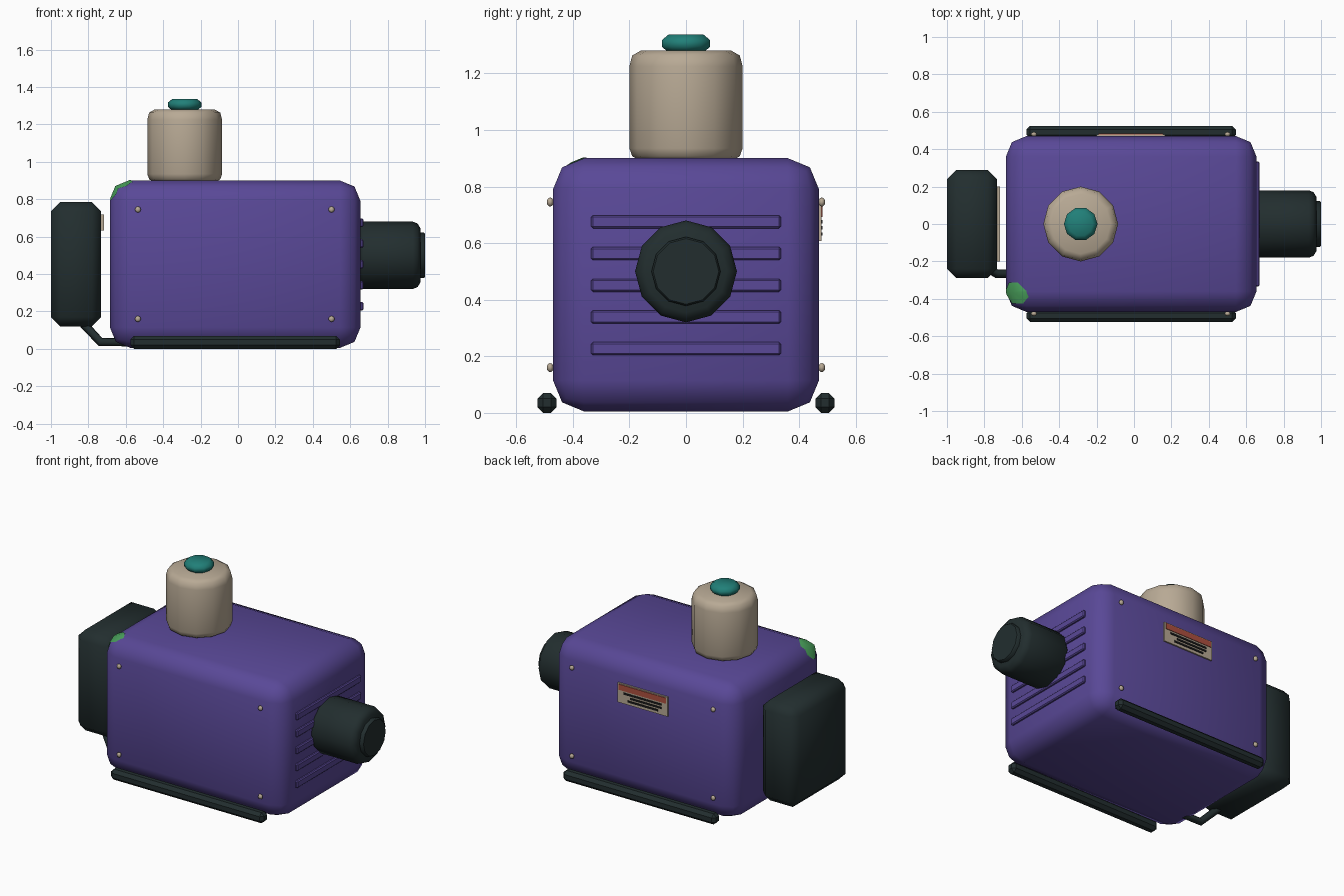
import bpy, bmesh
from math import sin, cos, tau, radians
from mathutils import Vector, Matrix

if "Cube" in bpy.data.objects:
    bpy.data.objects.remove(bpy.data.objects["Cube"])


def material(name, rgb):
    m = bpy.data.materials.new(name)
    m.use_nodes = True
    m.diffuse_color = (*rgb, 1)
    m.node_tree.nodes["Principled BSDF"].inputs["Base Color"].default_value = (*rgb, 1)
    return m


purple = material("purple_paint", (0.10, 0.065, 0.31))
dark = material("dark_rubber", (0.016, 0.027, 0.028))
beige = material("beige_plastic", (0.48, 0.40, 0.30))
teal = material("teal_plastic", (0.015, 0.215, 0.19))
green = material("green_paint", (0.07, 0.37, 0.11))
red = material("label_red", (0.42, 0.08, 0.05))
black = material("label_black", (0.012, 0.012, 0.012))


def finish(name, bm, mat, angle=60):
    bmesh.ops.recalc_face_normals(bm, faces=bm.faces)
    me = bpy.data.meshes.new(name)
    bm.to_mesh(me)
    bm.free()
    me.materials.append(mat)
    ob = bpy.data.objects.new(name, me)
    bpy.context.collection.objects.link(ob)
    bpy.ops.object.select_all(action="DESELECT")
    ob.select_set(True)
    bpy.context.view_layer.objects.active = ob
    bpy.ops.object.shade_smooth_by_angle(angle=radians(angle))
    return ob


def box_mesh(lo, hi, bevel=0, segments=1):
    lo, hi = Vector(lo), Vector(hi)
    bm = bmesh.new()
    bmesh.ops.create_cube(bm, size=1, matrix=Matrix.Translation((lo + hi) / 2)
                          @ Matrix.Diagonal((*(hi - lo), 1)))
    if bevel:
        bmesh.ops.bevel(bm, geom=bm.edges[:], offset=bevel, segments=segments,
                        profile=0.5, affect="EDGES")
    return bm


def box(name, lo, hi, mat, bevel=0, segments=1, angle=60):
    return finish(name, box_mesh(lo, hi, bevel, segments), mat, angle)


def lathe(name, profile, mat, origin, turn=Matrix(), sides=12, angle=60):
    """Closed solid of revolution from (radius, height) pairs."""
    bm = bmesh.new()
    rings = [[bm.verts.new((r * cos(tau * i / sides), r * sin(tau * i / sides), h))
              for i in range(sides)] for r, h in profile]
    for a, b in zip(rings, rings[1:]):
        for i in range(sides):
            j = (i + 1) % sides
            bm.faces.new((a[i], a[j], b[j], b[i]))
    bm.faces.new(rings[0][::-1])
    bm.faces.new(rings[-1])
    bm.transform(Matrix.Translation(origin) @ turn)
    return finish(name, bm, mat, angle)


# Main housing
body_lo, body_hi = Vector((-0.685, -0.47, 0.005)), Vector((0.655, 0.47, 0.90))
box("housing", body_lo, body_hi, purple, 0.11, 2)

# Green paint patch: a thin shell of the housing trimmed to a ragged outline
grow = Vector((0.003, 0.003, 0.003))
bm = box_mesh(body_lo - grow, body_hi + grow, 0.11, 2)
out, along, across = Vector((-1, 0, 1)).normalized(), Vector((1, 0, 1)).normalized(), Vector((0, 1, 0))
centre = Vector((-0.63, -0.37, 0.852))
cuts = [(centre - out * 0.06, -out)]
for i, r in enumerate((0.075, 0.062, 0.058, 0.066, 0.076, 0.062, 0.056, 0.068)):
    n = along * cos(tau * i / 8) + across * sin(tau * i / 8)
    cuts.append((centre + n * r, n))
for co, n in cuts:
    bmesh.ops.bisect_plane(bm, geom=bm.verts[:] + bm.edges[:] + bm.faces[:],
                           plane_co=co, plane_no=n, clear_outer=True)
finish("paint_patch", bm, green)

# Raised vent ribs
for i in range(5):
    z = 0.227 + 0.112 * i
    box(f"vent_rib_{i + 1}", (0.64, -0.335, z - 0.023), (0.67, 0.335, z + 0.023),
        purple, 0.006, angle=30)

# Knob and its end cap
x_axis = Matrix.Rotation(radians(90), 4, "Y")
lathe("knob", [(0.165, 0), (0.18, 0.02), (0.18, 0.285), (0.17, 0.31), (0.145, 0.325)],
      dark, (0.65, 0, 0.5), x_axis)
lathe("knob_cap", [(0.122, 0), (0.122, 0.03), (0.116, 0.037)],
      dark, (0.963, 0, 0.5), x_axis, angle=40)

# Tower and push button
lathe("tower", [(0.17, 0), (0.19, 0.012), (0.2, 0.04), (0.2, 0.33), (0.19, 0.368), (0.16, 0.385)],
      beige, (-0.285, 0, 0.895))
lathe("button", [(0.07, 0), (0.09, 0.018), (0.09, 0.04), (0.065, 0.06)],
      teal, (-0.285, 0, 1.277), sides=10)

# Side pack with its contact plate
box("side_pack", (-1.0, -0.29, 0.12), (-0.732, 0.29, 0.785), dark, 0.05)
box("contact_plate", (-0.74, -0.2, 0.633), (-0.716, 0.2, 0.717), beige)

# Cable from the pack to the housing
curve = bpy.data.curves.new("cable", "CURVE")
curve.dimensions = "3D"
curve.bevel_depth = 0.024
curve.bevel_resolution = 1
curve.use_fill_caps = True
spline = curve.splines.new("POLY")
path = [(-0.86, -0.19, 0.17), (-0.735, -0.265, 0.036), (-0.55, -0.265, 0.036)]
spline.points.add(len(path) - 1)
for p, co in zip(spline.points, path):
    p.co = (*co, 1)
curve.materials.append(dark)
bpy.context.collection.objects.link(bpy.data.objects.new("cable", curve))

# Rails and screws on both long sides
for side, s in (("front", -1), ("back", 1)):
    ys = sorted((s * 0.457, s * 0.525))
    box(f"{side}_rail", (-0.575, ys[0], 0), (0.545, ys[1], 0.07), dark, 0.02, angle=30)
    for x in (-0.535, 0.5):
        for z in (0.16, 0.745):
            bm = bmesh.new()
            bmesh.ops.create_uvsphere(bm, u_segments=8, v_segments=6, radius=1,
                                      matrix=Matrix.Translation((x, s * 0.48, z))
                                      @ Matrix.Diagonal((0.016, 0.012, 0.016, 1)))
            finish(f"{side}_screw", bm, beige)

# Warning label on the back
box("label_plate", (-0.2, 0.46, 0.608), (0.165, 0.479, 0.737), beige)
box("label_stripe", (-0.19, 0.477, 0.693), (0.155, 0.483, 0.73), red)
for i, (x0, x1) in enumerate(((-0.155, 0.12), (-0.155, 0.07), (-0.13, 0.09))):
    z = 0.676 - 0.022 * i
    box(f"label_line_{i + 1}", (x0, 0.477, z - 0.006), (x1, 0.483, z + 0.006), black)
